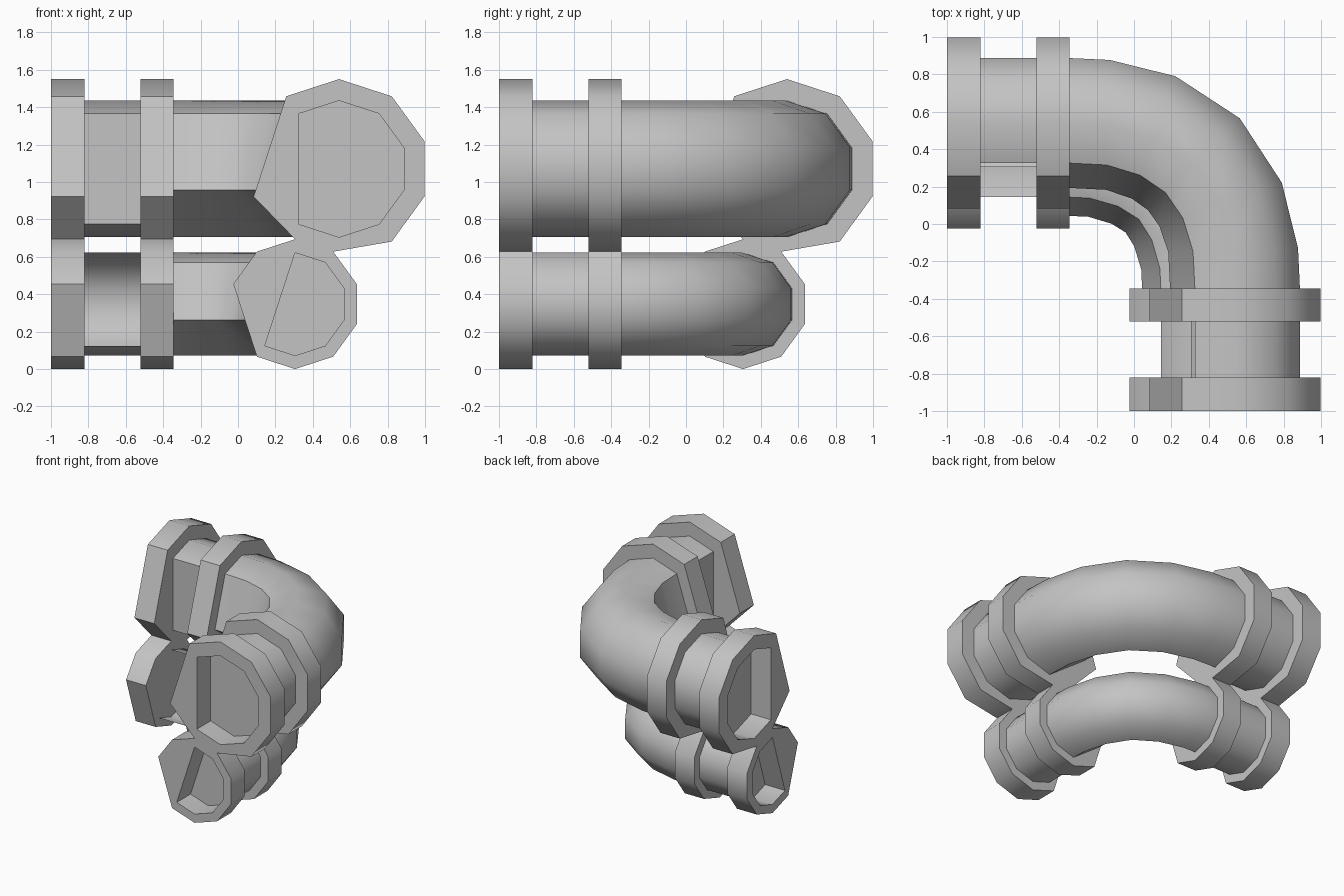
import bpy, bmesh, math
from mathutils import Vector

cube = bpy.data.objects.get("Cube")
if cube:
    bpy.data.objects.remove(cube)

grey = bpy.data.materials.new("pipe_grey")
grey.use_nodes = True
grey.diffuse_color = (0.55, 0.55, 0.55, 1)
grey.node_tree.nodes["Principled BSDF"].inputs["Base Color"].default_value = grey.diffuse_color

UPPER, LOWER = (0.54, 1.07), (0.305, 0.347)


def decagon(centre, radius, keep=range(10)):
    """Chosen corners of a ten-sided section, clockwise from the top."""
    angles = [math.radians(90 - 36 * k) for k in keep]
    return [(centre[0] + radius * math.cos(a), centre[1] + radius * math.sin(a)) for a in angles]


def finish(name, bm, mirrored=False):
    # The other end is the same part with x and y exchanged
    if mirrored:
        for v in bm.verts:
            v.co.x, v.co.y = v.co.y, v.co.x
    bmesh.ops.recalc_face_normals(bm, faces=bm.faces)
    mesh = bpy.data.meshes.new(name)
    bm.to_mesh(mesh)
    bm.free()
    mesh.materials.append(grey)
    obj = bpy.data.objects.new(name, mesh)
    bpy.context.collection.objects.link(obj)
    bpy.ops.object.select_all(action='DESELECT')
    obj.select_set(True)
    bpy.context.view_layer.objects.active = obj
    bpy.ops.object.shade_smooth_by_angle(angle=math.radians(45))


def ring(bm, section, y):
    return [bm.verts.new((x, y, z)) for x, z in section]


def bridge(bm, a, b, closed=True):
    n = len(a)
    for i in range(n if closed else n - 1):
        j = (i + 1) % n
        bm.faces.new((a[i], a[j], b[j], b[i]))


# Joined outline of the two collars, and the pipe sections between collars
big, small = decagon(UPPER, 0.48), decagon(LOWER, 0.347)
outline = [big[9]] + big[:5] + small[1:7] + small[8:] + [small[0], big[7]]
upper_neck = decagon(UPPER, 0.365, [0, 1, 2, 3, 4, 5, 6, 9])
lower_neck = decagon(LOWER, 0.275, range(7))


def collar(name, y0, y1, holes, mirrored):
    bm = bmesh.new()
    front, back = ring(bm, outline, y0), ring(bm, outline, y1)
    bridge(bm, front, back)
    bm.faces.new(back)
    loops = [front]
    for hole in holes:
        a, b = ring(bm, hole, y0), ring(bm, hole, y1)
        bridge(bm, a, b)
        loops.append(a)
    if holes:
        edges = [bm.edges.get((l[i - 1], l[i])) for l in loops for i in range(len(l))]
        bmesh.ops.triangle_fill(bm, edges=edges, use_beauty=True, normal=Vector((0, -1, 0)))
    else:
        bm.faces.new(front)
    finish(name, bm, mirrored)


def neck(name, section, closed, mirrored):
    bm = bmesh.new()
    bridge(bm, ring(bm, section, -0.82), ring(bm, section, -0.52), closed)
    finish(name, bm, mirrored)


def elbow(name, centre, radius, stations):
    """Sweep a section through half a bend, then back out with x and y exchanged."""
    section = decagon(centre, radius, [0, 1, 2, 3, 4, 5, 7, 9])
    bm = bmesh.new()
    path = [(x, y, math.radians(a)) for x, y, a in stations]
    path += [(y, x, math.pi / 2 - a) for x, y, a in reversed(path[:-1])]
    rings = []
    for x, y, a in path:
        rings.append([bm.verts.new((x + (w - centre[0]) * math.cos(a),
                                    y + (w - centre[0]) * math.sin(a), z)) for w, z in section])
    for a, b in zip(rings, rings[1:]):
        bridge(bm, a, b)
    finish(name, bm)


# Both pipe ends: recessed end collar, necks, inner collar
for side, mirrored in (("front", False), ("side", True)):
    collar(side + "_end_collar", -1.0, -0.82, [upper_neck, lower_neck], mirrored)
    collar(side + "_inner_collar", -0.52, -0.345, [], mirrored)
    neck(side + "_upper_neck", upper_neck, True, mirrored)
    neck(side + "_lower_neck", lower_neck, False, mirrored)

# Curved pipes
elbow("upper_elbow", UPPER, 0.365,
      [(0.54, -0.345, 0), (0.53, -0.14, 1.6), (0.463, 0.105, 19.6), (0.32, 0.32, 45)])
elbow("lower_elbow", LOWER, 0.275,
      [(0.305, -0.345, 0), (0.3, -0.23, 3), (0.247, -0.03, 20), (0.14, 0.14, 45)])
